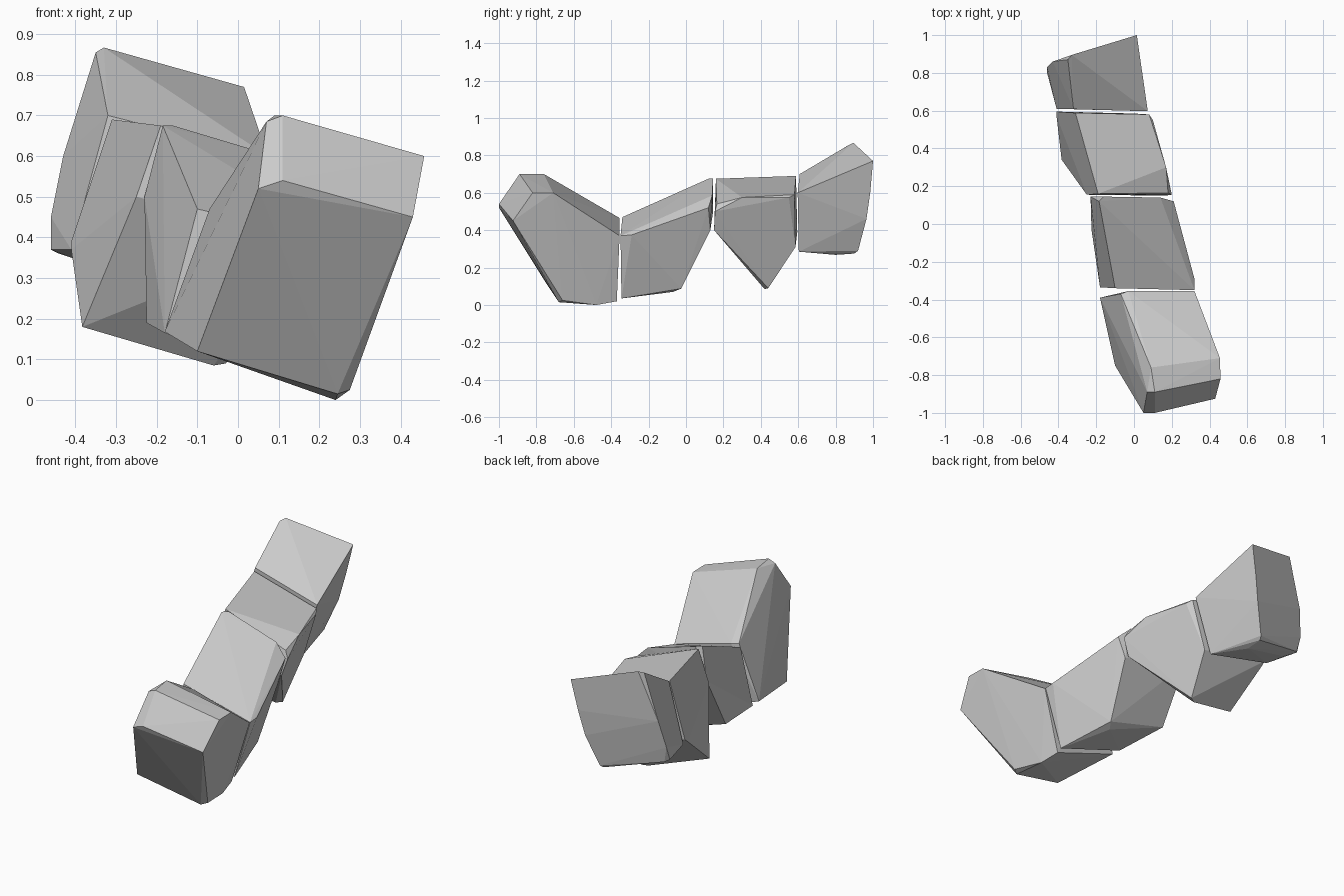
import bpy, bmesh


def rock(name, *rings):
    """Faceted block: convex hull over a few corner rings."""
    bm = bmesh.new()
    for ring in rings:
        for co in ring:
            bm.verts.new(co)
    res = bmesh.ops.convex_hull(bm, input=bm.verts[:])
    loose = [v for v in bm.verts if not v.link_faces]
    bmesh.ops.delete(bm, geom=loose, context='VERTS')
    # merge nearly coplanar triangles into flat facets
    bmesh.ops.dissolve_limit(bm, angle_limit=0.03, verts=bm.verts[:], edges=bm.edges[:])
    bmesh.ops.recalc_face_normals(bm, faces=bm.faces[:])
    mesh = bpy.data.meshes.new(name)
    bm.to_mesh(mesh)
    bm.free()
    obj = bpy.data.objects.new(name, mesh)
    bpy.context.collection.objects.link(obj)
    return obj


# front block: raised nose, chamfered top, sloping underside
rock("front_block",
     [(.05, -1, .52), (.11, -1, .54), (.43, -.925, .45)],
     [(.07, -.89, .685), (.11, -.89, .70), (.458, -.82, .60)],
     [(.09, -.76, .70), (.455, -.71, .60)],
     [(-.07, -.37, .47), (-.03, -.355, .465), (.32, -.355, .37)],
     [(-.10, -.75, .12), (.245, -.68, .015), (.275, -.66, .025)],
     [(-.18, -.39, .168), (.24, -.48, 0), (.22, -.37, .02)])

# second block: top ramps upward to the back
rock("second_block",
     [(-.10, -.34, .47), (.32, -.35, .37), (.32, -.29, .375)],
     [(-.185, .12, .675), (-.16, .145, .675), (.14, .14, .585), (.21, .12, .52)],
     [(-.18, -.335, .165), (.22, -.345, .035)],
     [(-.225, -.03, .19), (.11, -.07, .07), (.14, -.025, .088)],
     [(-.23, .145, .50), (.17, .13, .40)])

# third block: level top, wedge underside
rock("third_block",
     [(-.19, .16, .675), (.18, .165, .54), (.20, .155, .50), (.17, .30, .575)],
     [(-.31, .588, .69), (.08, .58, .59), (.10, .55, .575)],
     [(-.25, .155, .50), (.165, .15, .40)],
     [(-.383, .34, .18), (-.06, .42, .085), (-.03, .44, .09)],
     [(-.41, .595, .39), (-.41, .57, .37), (0, .585, .31)])

# rear block: rising top, rounded-off back underside
rock("rear_block",
     [(-.32, .608, .70), (.073, .597, .60)],
     [(-.35, .87, .855), (-.33, .895, .867), (.015, 1, .77)],
     [(-.43, .86, .60), (-.02, .985, .60)],
     [(-.46, .83, .45), (-.05, .965, .46)],
     [(-.46, .80, .37), (-.44, .82, .36), (-.11, .92, .29), (-.12, .90, .275)],
     [(-.41, .61, .37), (-.41, .75, .35), (-.12, .80, .268), (-.025, .603, .285)])
